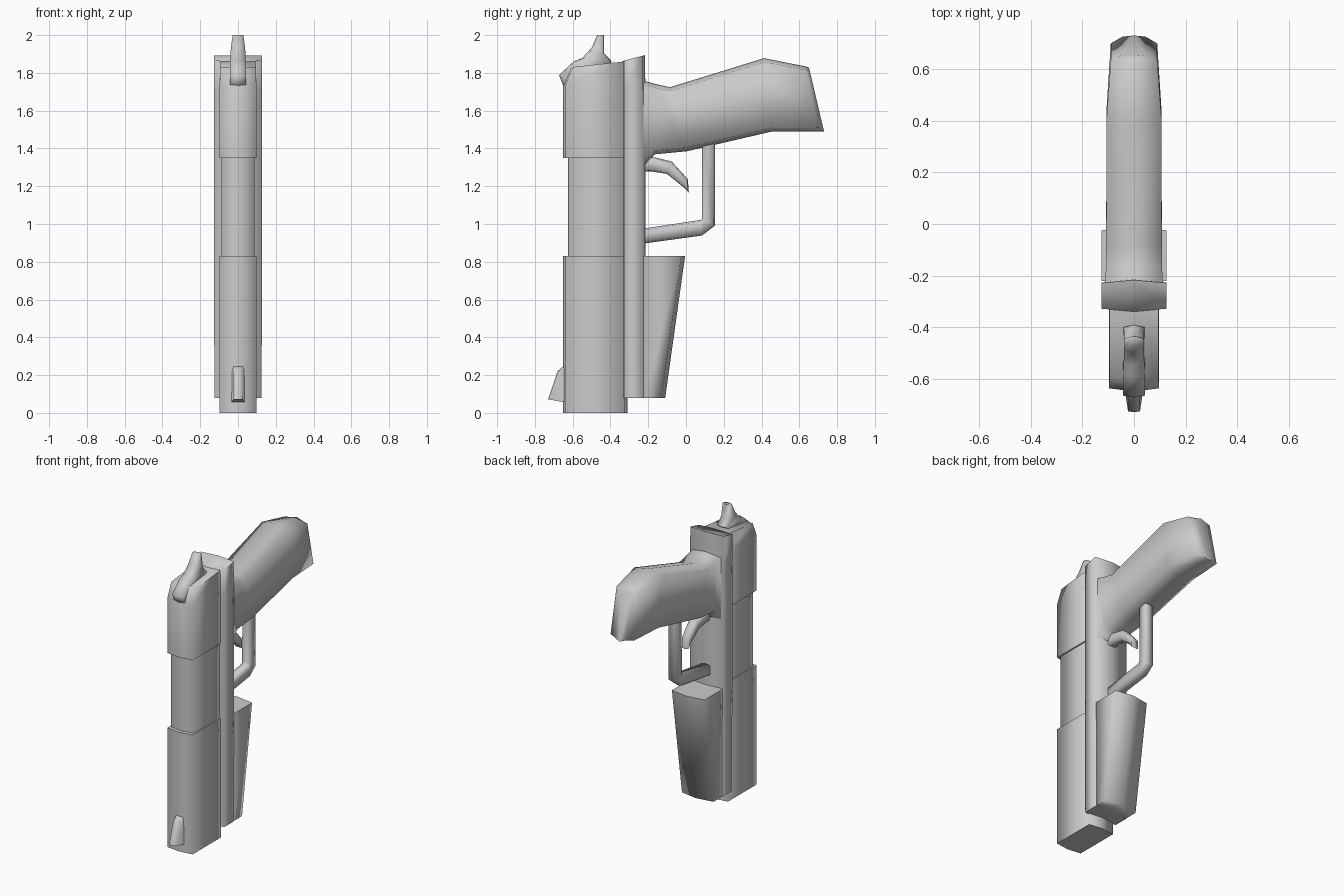
import bpy, bmesh, math

cube = bpy.data.objects.get("Cube")
if cube:
    bpy.data.objects.remove(cube, do_unlink=True)

GREY = (0.6, 0.6, 0.6, 1.0)
mat = bpy.data.materials.new("plain grey")
mat.use_nodes = True
mat.diffuse_color = GREY
mat.node_tree.nodes["Principled BSDF"].inputs["Base Color"].default_value = GREY


def loft(name, rings, bulge=0.01, taper=1.0, angle=88):
    """Skin symmetric six-point sections; each ring is (y, z) front edge,
    (y, z) back edge and half width. The centre line stands out by bulge."""
    bm = bmesh.new()
    loops = []
    for (ay, az), (by, bz), w in rings:
        length = math.hypot(by - ay, bz - az)
        dy, dz = (by - ay) / length * bulge, (bz - az) / length * bulge
        wa = w * taper
        section = [(0, ay, az), (wa, ay + dy, az + dz), (w, by - dy, bz - dz),
                   (0, by, bz), (-w, by - dy, bz - dz), (-wa, ay + dy, az + dz)]
        loops.append([bm.verts.new(p) for p in section])
    for lo, hi in zip(loops, loops[1:]):
        for i in range(6):
            j = (i + 1) % 6
            bm.faces.new((lo[i], lo[j], hi[j], hi[i]))
    bm.faces.new(loops[0])
    bm.faces.new(loops[-1])
    bmesh.ops.recalc_face_normals(bm, faces=bm.faces)
    mesh = bpy.data.meshes.new(name)
    bm.to_mesh(mesh)
    bm.free()
    mesh.materials.append(mat)
    obj = bpy.data.objects.new(name, mesh)
    bpy.context.collection.objects.link(obj)
    bpy.ops.object.select_all(action='DESELECT')
    obj.select_set(True)
    bpy.context.view_layer.objects.active = obj
    bpy.ops.object.shade_smooth_by_angle(angle=math.radians(angle))
    return obj


# Slide: lower block, recessed middle and upper block with sloped end
loft("slide_lower", [((-.65, 0), (-.31, 0), .097),
                     ((-.65, .83), (-.31, .83), .097)], .013)
loft("slide_middle", [((-.625, .8), (-.31, .8), .088),
                      ((-.625, 1.38), (-.31, 1.38), .088)], .013)
loft("slide_upper", [((-.65, 1.35), (-.31, 1.35), .097),
                     ((-.65, 1.735), (-.31, 1.75), .097),
                     ((-.61, 1.83), (-.31, 1.862), .095)], .013)

# Frame rail with raised end, and the tapering cover below the guard
loft("frame_rail", [((-.34, .08), (-.215, .08), .125),
                    ((-.34, .83), (-.215, .83), .127),
                    ((-.34, 1.7), (-.215, 1.7), .127),
                    ((-.34, 1.862), (-.217, 1.894), .127)], .012)
loft("front_cover", [((-.24, .08), (-.11, .08), .122),
                     ((-.24, .83), (-.005, .83), .126)], .02)

# Grip with chamfered end
loft("grip", [((-.26, 1.765), (-.26, 1.24), .11),
              ((-.2, 1.752), (-.2, 1.33), .11),
              ((-.164, 1.742), (-.164, 1.369), .109),
              ((-.085, 1.724), (.005, 1.385), .108),
              ((.413, 1.878), (.456, 1.49), .106),
              ((.63, 1.835), (.705, 1.49), .09),
              ((.651, 1.828), (.731, 1.49), .045)], .02)

# Trigger and its guard
loft("trigger", [((-.25, 1.355), (-.25, 1.28), .03),
                 ((-.164, 1.353), (-.18, 1.278), .03),
                 ((-.075, 1.33), (-.1, 1.265), .03),
                 ((.01, 1.237), (-.02, 1.2), .028),
                 ((.015, 1.165), (.002, 1.18), .025)], .006)
loft("trigger_guard", [((-.25, .893), (-.25, .972), .032),
                       ((.085, .939), (.08, 1.022), .032),
                       ((.154, .992), (.085, 1.03), .032),
                       ((.154, 1.45), (.085, 1.45), .032)], .008)

# Hammer and front sight
loft("hammer", [((-.646, 1.724), (-.59, 1.72), .042),
                ((-.673, 1.788), (-.56, 1.75), .042),
                ((-.593, 1.862), (-.46, 1.8), .042),
                ((-.55, 1.878), (-.392, 1.86), .04),
                ((-.498, 1.936), (-.434, 1.905), .038),
                ((-.471, 2.0), (-.434, 2.0), .028)], .008)
loft("front_sight", [((-.73, .072), (-.6, .048), .042),
                     ((-.68, .22), (-.6, .22), .042),
                     ((-.645, .25), (-.6, .25), .042)], .004, taper=.55)
